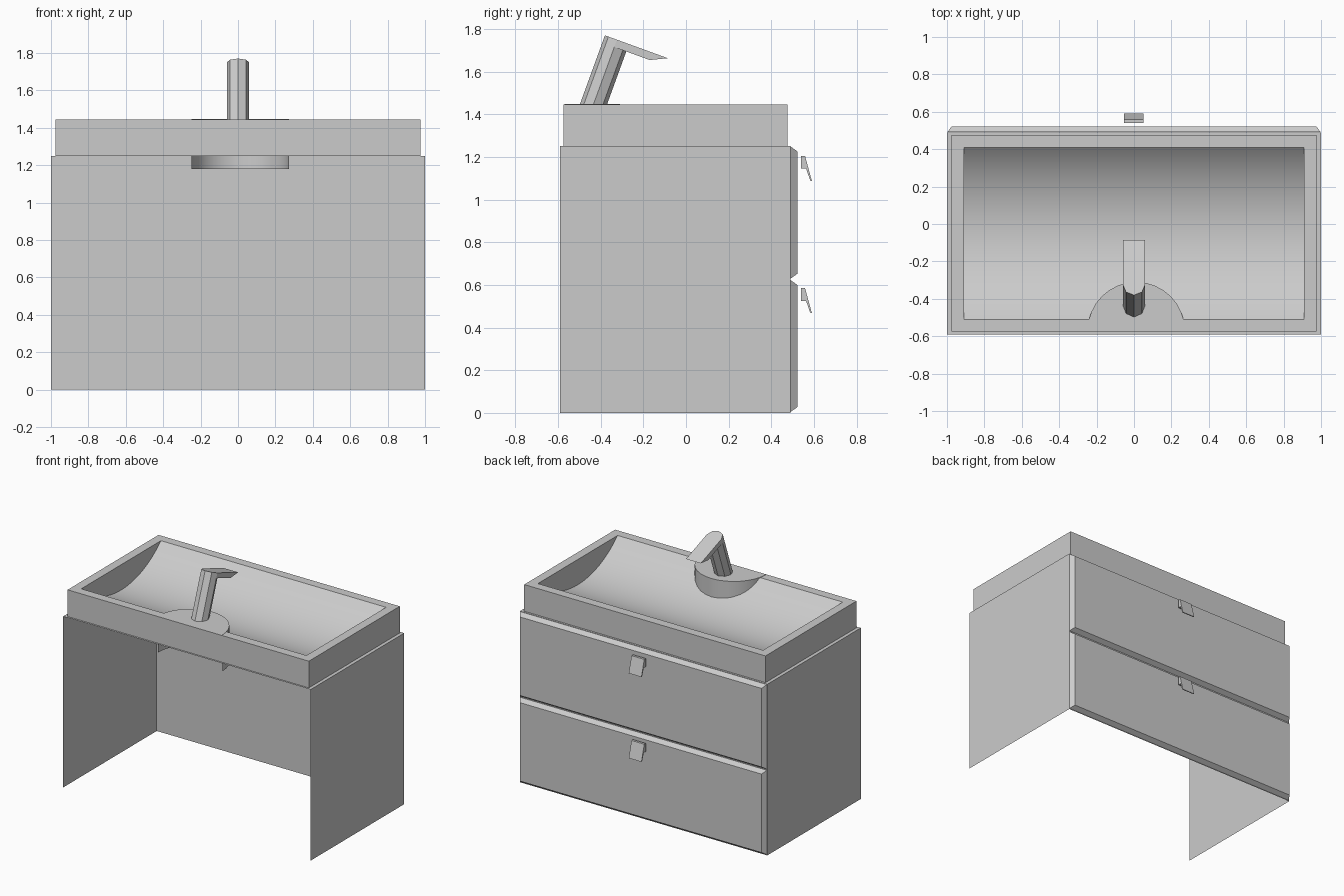
import bpy, bmesh
from math import sin, cos, pi, sqrt, asin, radians

if "Cube" in bpy.data.objects:
    bpy.data.objects.remove(bpy.data.objects["Cube"])


def make(name, verts, faces, smooth=False):
    me = bpy.data.meshes.new(name)
    me.from_pydata(verts, [], faces)
    bm = bmesh.new()
    bm.from_mesh(me)
    bmesh.ops.remove_doubles(bm, verts=bm.verts, dist=1e-5)
    bmesh.ops.recalc_face_normals(bm, faces=bm.faces)
    bm.to_mesh(me)
    bm.free()
    ob = bpy.data.objects.new(name, me)
    bpy.context.collection.objects.link(ob)
    if smooth:
        bpy.ops.object.select_all(action='DESELECT')
        ob.select_set(True)
        bpy.context.view_layer.objects.active = ob
        bpy.ops.object.shade_smooth_by_angle(angle=radians(35))
    return ob


def loft(name, a, b):
    """Closed solid between two matching loops."""
    n = len(a)
    faces = [(i, (i + 1) % n, n + (i + 1) % n, n + i) for i in range(n)]
    faces += [tuple(range(n)), tuple(range(n, 2 * n))]
    return make(name, a + b, faces)


def rect(x, y0, y1, z):
    return [(-x, y0, z), (x, y0, z), (x, y1, z), (-x, y1, z)]


# cabinet: thin panels, open at the wall side and underneath
Y0, Y1, TOP = -0.59, 0.49, 1.25
make("cabinet_shell", rect(1, Y0, Y1, 0) + rect(1, Y0, Y1, TOP),
     [(1, 2, 6, 5), (2, 3, 7, 6), (3, 0, 4, 7), (4, 5, 6, 7)])

# drawer fronts with chamfered edges, and their floating tab handles
tab = [(0.54, 1.205), (0.558, 1.205), (0.59, 1.088), (0.583, 1.088),
       (0.563, 1.145), (0.54, 1.145)]
for label, z0, z1, dz in (("upper", 0.63, 1.248, 0), ("lower", 0.005, 0.622, -0.62)):
    def front(x, y, m):
        return [(-x, y, z0 + m), (x, y, z0 + m), (x, y, z1 - m), (-x, y, z1 - m)]
    loft(label + "_drawer_front", front(0.998, Y1 + 0.001, 0), front(0.975, 0.522, 0.022))
    loft(label + "_handle", [(-0.053, y, z + dz) for y, z in tab],
         [(0.05, y, z + dz) for y, z in tab])

# basin: outer walls, flat rim and a trough with a circular arc section
RIM, BX, DEPTH = 1.445, 0.91, 0.185
yc, half, N = -0.05, 0.46, 24
R = (half ** 2 + DEPTH ** 2) / (2 * DEPTH)
A = asin(half / R)
arc = []
for i in range(N + 1):
    t = -A + 2 * A * i / N
    arc.append((yc + R * sin(t), RIM - DEPTH + R - R * cos(t)))
verts = rect(0.975, -0.575, 0.475, TOP) + rect(0.975, -0.575, 0.475, RIM)
verts += rect(BX, yc - half, yc + half, RIM)
faces = [(i, (i + 1) % 4, 4 + (i + 1) % 4, 4 + i) for i in range(4)]
faces += [(4 + i, 4 + (i + 1) % 4, 8 + (i + 1) % 4, 8 + i) for i in range(4)]
L = len(verts)
verts += [(-BX, y, z) for y, z in arc] + [(BX, y, z) for y, z in arc]
M = L + N + 1
faces += [(L + i, L + i + 1, M + i + 1, M + i) for i in range(N)]
faces += [tuple(range(L, M)), tuple(range(M, M + N + 1))]
make("basin", verts, faces, True)

# half-round tap deck, open underneath and at the wall
S = 16
ring = [(0.012 + 0.26 * cos(pi * i / S), -0.57 + 0.26 * sin(pi * i / S)) for i in range(S + 1)]
verts = [(x, y, 1.18) for x, y in ring] + [(x, y, RIM + 0.002) for x, y in ring]
faces = [(i, i + 1, S + 2 + i, S + 1 + i) for i in range(S)] + [tuple(range(S + 1, 2 * S + 2))]
make("tap_deck", verts, faces, True)

# tap, drawn in a frame leaning forward: u along the spout, v along the column
T = radians(20)


def tap(x, u, v):
    return (x, -0.38 + u * cos(T) + v * sin(T), 1.77 - u * sin(T) + v * cos(T))


r = 0.06
octagon = [(r * sin(pi * k / 4), r - r * cos(pi * k / 4)) for k in range(8)]
loft("tap_column", [tap(x, u, -0.39) for x, u in octagon],
     [tap(x, u, -0.02) for x, u in octagon])

# spout: octagonal back end, undercut tip
back = [octagon[k] for k in (6, 7, 0, 1, 2)]
loft("tap_spout",
     [tap(x, u, -0.037) for x, u in back + [(r, 0.237), (-r, 0.237)]],
     [tap(x, u, 0) for x, u in back + [(r, 0.314), (-r, 0.314)]])
